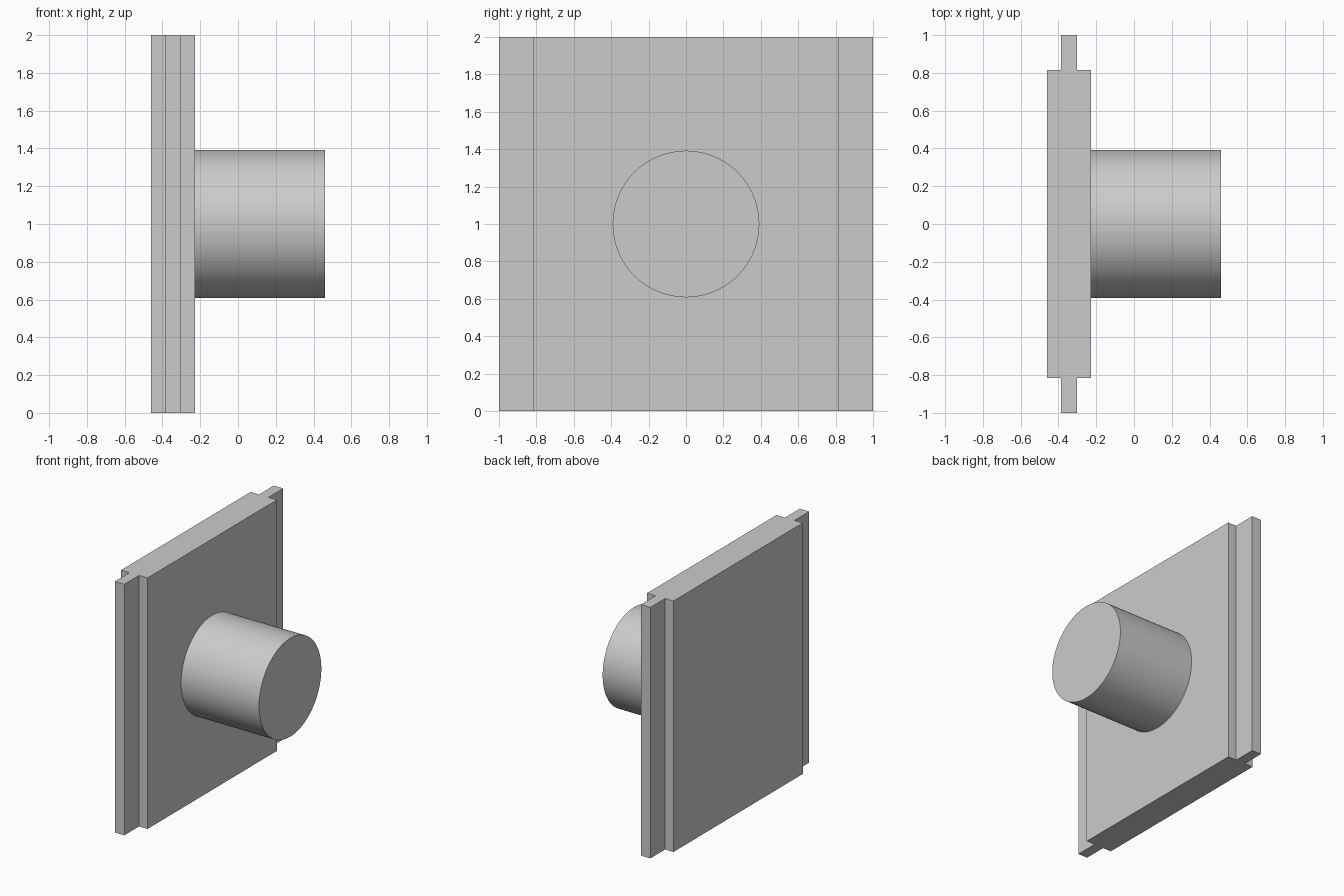
import bpy, bmesh, math

if "Cube" in bpy.data.objects:
    bpy.data.objects.remove(bpy.data.objects["Cube"])

grey = bpy.data.materials.new("light grey")
grey.diffuse_color = (0.6, 0.6, 0.6, 1)
grey.use_nodes = True
grey.node_tree.nodes["Principled BSDF"].inputs["Base Color"].default_value = grey.diffuse_color


def add_object(name, bm):
    bmesh.ops.recalc_face_normals(bm, faces=bm.faces[:])
    mesh = bpy.data.meshes.new(name)
    bm.to_mesh(mesh)
    bm.free()
    mesh.materials.append(grey)
    obj = bpy.data.objects.new(name, mesh)
    bpy.context.collection.objects.link(obj)
    return obj


def extrude_profile(name, points, vector):
    bm = bmesh.new()
    face = bm.faces.new([bm.verts.new(p) for p in points])
    new = bmesh.ops.extrude_face_region(bm, geom=[face], use_keep_orig=True)["geom"]
    verts = [g for g in new if isinstance(g, bmesh.types.BMVert)]
    bmesh.ops.translate(bm, verts=verts, vec=vector)
    return add_object(name, bm)


# Square panel with a thin tongue along each upright edge
back, front = -0.46, -0.227
tongue_back, tongue_front = -0.386, -0.302
shoulder, edge = 0.815, 1.0
half = [(front, shoulder), (tongue_front, shoulder), (tongue_front, edge),
        (tongue_back, edge), (tongue_back, shoulder), (back, shoulder)]
outline = half + [(x, -y) for x, y in reversed(half)]
extrude_profile("tongued_panel", [(x, y, 0) for x, y in outline], (0, 0, 2))

# Round peg standing out from the middle of the panel
radius, sides = 0.392, 96
circle = [(front, radius * math.cos(a), 1 + radius * math.sin(a))
          for a in (2 * math.pi * i / sides for i in range(sides))]
peg = extrude_profile("round_peg", circle, (0.46 - front, 0, 0))
bpy.context.view_layer.objects.active = peg
peg.select_set(True)
bpy.ops.object.shade_smooth_by_angle(angle=math.radians(30))
